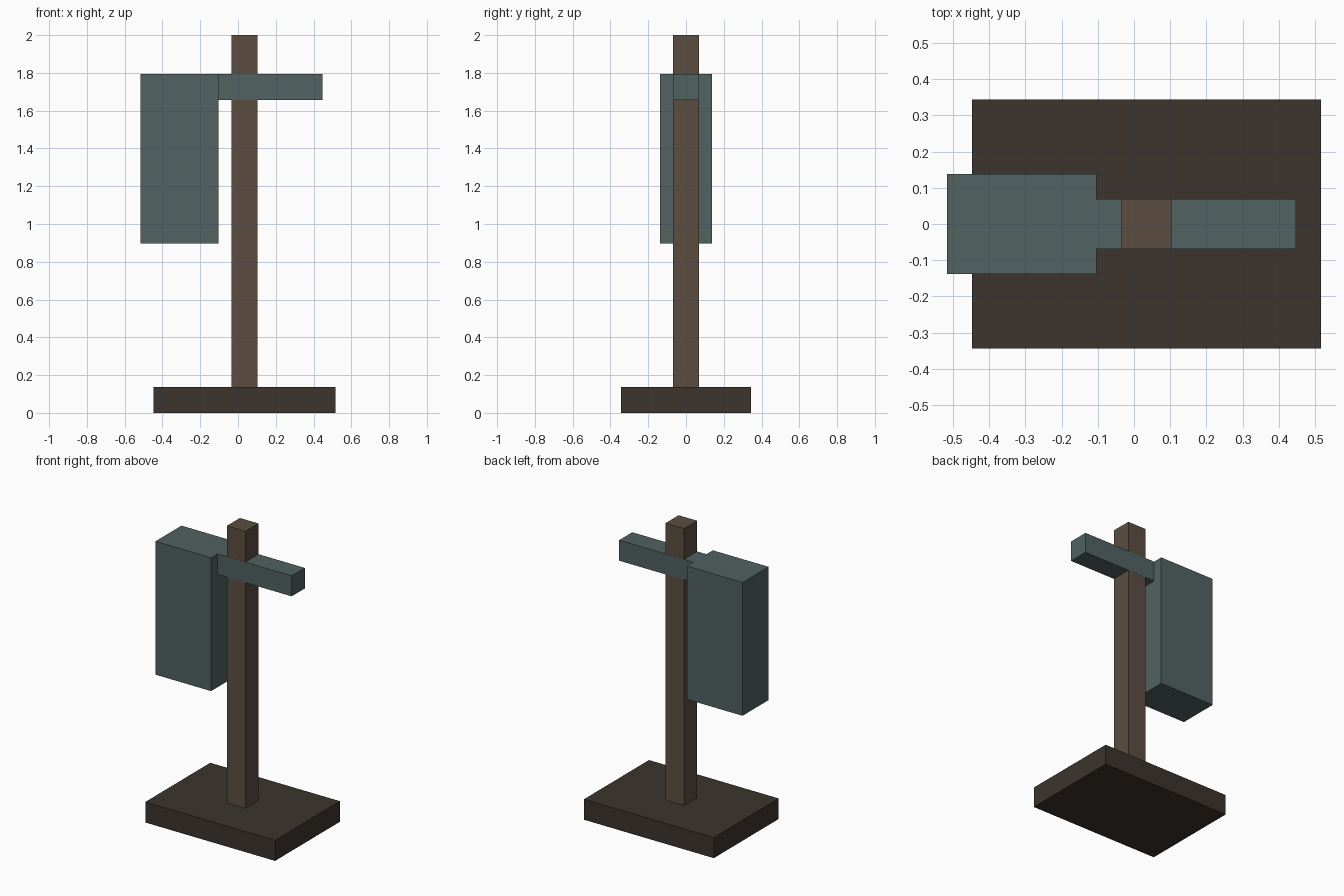
import bpy

# Remove the default cube
cube = bpy.data.objects.get("Cube")
if cube:
    bpy.data.objects.remove(cube, do_unlink=True)

U = 2 / 29      # module: the post is two units thick


def material(name, rgb):
    mat = bpy.data.materials.new(name)
    mat.use_nodes = True
    colour = (*rgb, 1)
    mat.diffuse_color = colour
    mat.node_tree.nodes["Principled BSDF"].inputs["Base Color"].default_value = colour
    return mat


def box(name, low, high, mat):
    """Flat-faced box between two corners, given in modules."""
    bpy.ops.mesh.primitive_cube_add(size=1)
    ob = bpy.context.object
    ob.name = name
    ob.location = [(a + b) / 2 * U for a, b in zip(low, high)]
    ob.scale = [(b - a) * U for a, b in zip(low, high)]
    bpy.ops.object.transform_apply(location=False, rotation=False, scale=True)
    ob.data.materials.append(mat)
    return ob


dark_wood = material("dark wood", (0.045, 0.034, 0.027))
brown_wood = material("brown wood", (0.107, 0.076, 0.053))
grey_teal = material("grey teal", (0.084, 0.122, 0.122))

# Base slab and upright post
box("base", (-6.5, -5, 0), (7.5, 5, 2), dark_wood)
box("post", (-0.5, -1, 1), (1.5, 1, 29), brown_wood)

# Crossbar, a hair proud of the post, and the hanging block at its right end
box("crossbar", (-1.5, -1.01, 24), (6.5, 1.01, 26), grey_teal)
box("hanging_block", (-7.5, -2, 13), (-1.5, 2, 26), grey_teal)
